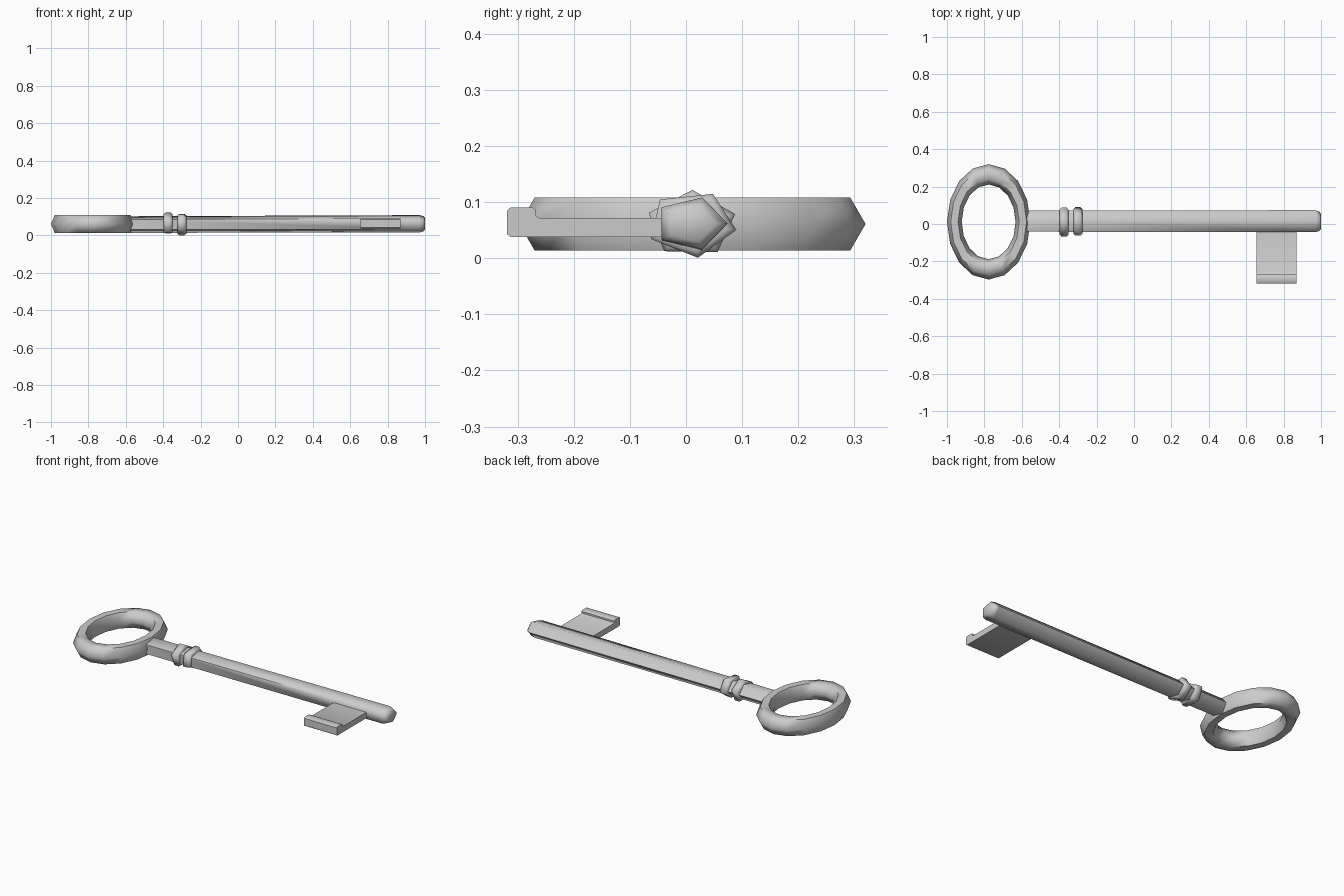
import bpy, bmesh
from math import radians, cos, sin, tau

if "Cube" in bpy.data.objects:
    bpy.data.objects.remove(bpy.data.objects["Cube"])

CY, CZ = 0.01, 0.061
FLAT = 0.75  # the whole key is flattened in z


def finish(name, bm, angle):
    bmesh.ops.recalc_face_normals(bm, faces=bm.faces)
    me = bpy.data.meshes.new(name)
    bm.to_mesh(me)
    bm.free()
    ob = bpy.data.objects.new(name, me)
    bpy.context.collection.objects.link(ob)
    smooth(ob, angle)
    return ob


def smooth(ob, angle):
    bpy.ops.object.select_all(action='DESELECT')
    ob.select_set(True)
    bpy.context.view_layer.objects.active = ob
    bpy.ops.object.shade_smooth_by_angle(angle=radians(angle))


def lathe_x(name, profile, sides, turn, cy, angle):
    """Flattened prism along x; profile rows are (x, radius, centre z)."""
    bm = bmesh.new()
    rings = []
    for x, r, cz in profile:
        rings.append([bm.verts.new((x, cy + r * cos(radians(turn) + tau * i / sides),
                                    cz + FLAT * r * sin(radians(turn) + tau * i / sides)))
                      for i in range(sides)])
    for a, b in zip(rings, rings[1:]):
        for i in range(sides):
            j = (i + 1) % sides
            bm.faces.new((a[i], a[j], b[j], b[i]))
    bm.faces.new(rings[0])
    bm.faces.new(rings[-1])
    return finish(name, bm, angle)


# Oval handle ring with a six-sided tube
bpy.ops.mesh.primitive_torus_add(major_segments=16, minor_segments=6,
                                 major_radius=0.254, minor_radius=0.0545,
                                 location=(-0.777, 0.0115, CZ))
ring = bpy.context.object
ring.name = "handle_ring"
ring.scale.x = 0.722
bpy.ops.object.transform_apply(location=False, rotation=False, scale=True)
smooth(ring, 62)

# Five-sided shaft with a chamfered tip
lathe_x("shaft", [(-0.585, 0.062, 0.058), (0.97, 0.065, 0.062), (0.99, 0.058, 0.062),
                  (1.0, 0.045, 0.062)], 5, 0, 0.009, 75)

# Pair of rounded collars, turned against each other
for name, x, turn in (("collar_left", -0.374, 17), ("collar_right", -0.3, -10)):
    lathe_x(name, [(x + dx, r, CZ) for dx, r in
                   ((-0.024, 0.055), (-0.024, 0.07), (-0.014, 0.081),
                    (0.014, 0.081), (0.024, 0.07), (0.024, 0.055))], 5, turn, CY, 75)

# Bit: thin blade with a raised, rounded end lip, extruded along x
outline = [(0.0, 0.038), (-0.313, 0.038), (-0.319, 0.043), (-0.319, 0.085), (-0.313, 0.09),
           (-0.273, 0.09), (-0.267, 0.085), (-0.267, 0.075), (-0.262, 0.072), (0.0, 0.072)]
bm = bmesh.new()
face = bm.faces.new([bm.verts.new((0.655, y, z)) for y, z in outline])
new = bmesh.ops.extrude_face_region(bm, geom=[face])["geom"]
bmesh.ops.translate(bm, vec=(0.215, 0, 0),
                    verts=[v for v in new if isinstance(v, bmesh.types.BMVert)])
finish("bit", bm, 50)
